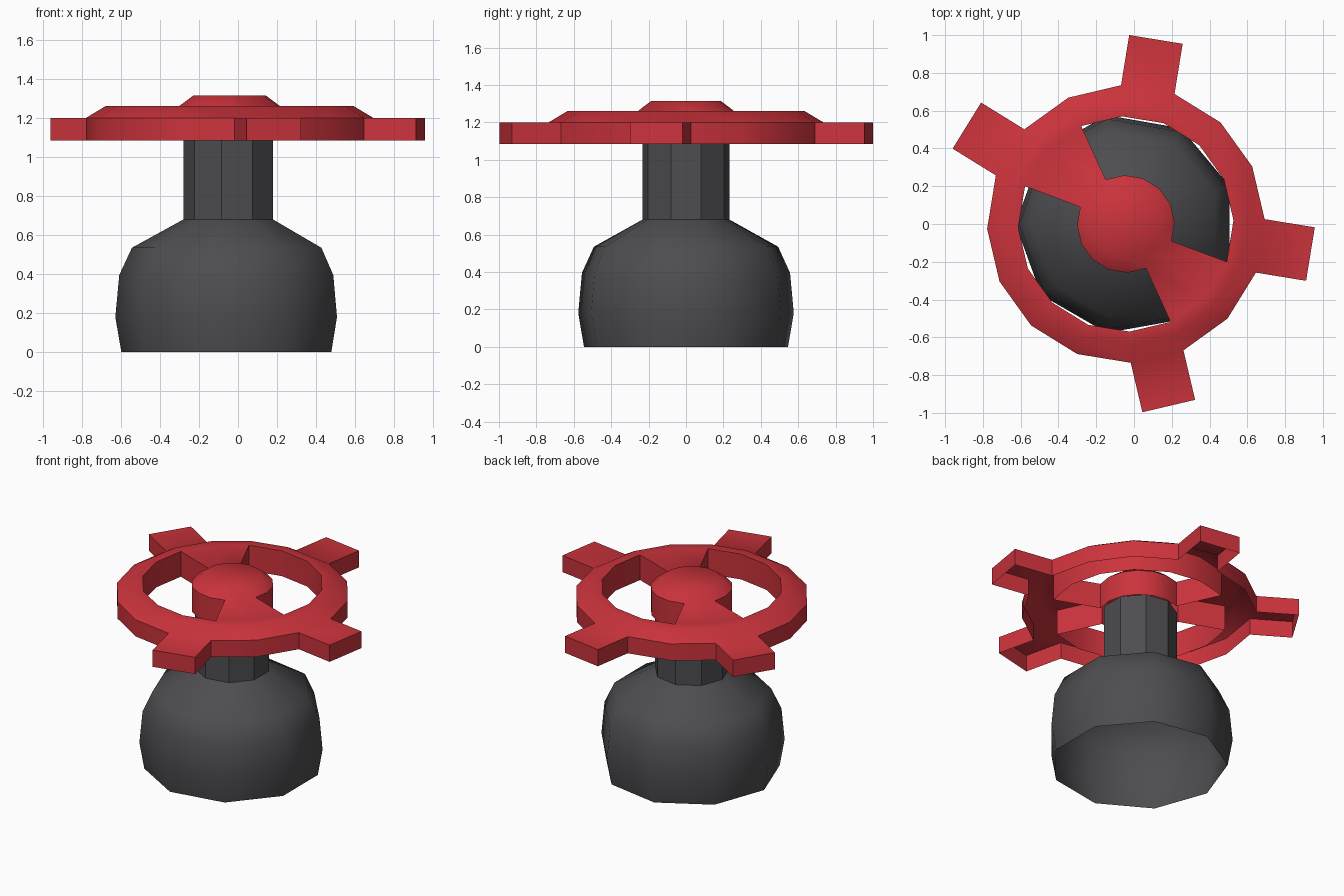
import bpy, bmesh, math

if "Cube" in bpy.data.objects:
    bpy.data.objects.remove(bpy.data.objects["Cube"])

CX = -0.043          # shared axis of body and wheel


def material(name, color):
    m = bpy.data.materials.new(name)
    m.diffuse_color = (*color, 1)
    m.use_nodes = True
    m.node_tree.nodes["Principled BSDF"].inputs["Base Color"].default_value = m.diffuse_color
    return m


RED = material("valve red", (0.60, 0.033, 0.045))
GREY = material("dark grey iron", (0.075, 0.075, 0.082))


def ring(bm, r, z, n, phase):
    return [bm.verts.new((CX + r * math.cos(phase + math.tau * i / n),
                          r * math.sin(phase + math.tau * i / n), z)) for i in range(n)]


def finish(bm, name, mat, angle=None):
    mesh = bpy.data.meshes.new(name)
    bm.to_mesh(mesh)
    bm.free()
    mesh.materials.append(mat)
    ob = bpy.data.objects.new(name, mesh)
    bpy.context.collection.objects.link(ob)
    if angle is not None:
        bpy.ops.object.select_all(action='DESELECT')
        ob.select_set(True)
        bpy.context.view_layer.objects.active = ob
        bpy.ops.object.shade_smooth_by_angle(angle=math.radians(angle))
    return ob


def lathe(name, profile, angle=None):
    """Nine-sided open shell, profile listed from bottom to top."""
    bm = bmesh.new()
    rings = [ring(bm, r, z, 9, math.pi) for r, z in profile]
    for a, b in zip(rings, rings[1:]):
        for i in range(9):
            j = (i + 1) % 9
            bm.faces.new((a[i], a[j], b[j], b[i]))
    return finish(bm, name, GREY, angle)


# Bulbous body (open below) and faceted stem
lathe("valve_body", [(0.554, 0), (0.585, 0.18), (0.565, 0.395), (0.50, 0.535), (0.236, 0.68)], 42)
lathe("valve_stem", [(0.236, 0.68), (0.236, 1.10)])

# Handwheel: hollow shell on a 16-sided polar grid
N, PH, LOW = 16, math.radians(2), 1.085
bm = bmesh.new()
rings = [ring(bm, r, z, N, PH) for r, z in
         [(0.185, 1.315), (0.258, 1.26), (0.57, 1.26), (0.635, 1.26), (0.735, 1.20)]]
bm.faces.new(rings[0])
spokes = {5, 6, 13, 14}              # filled sectors between hub and rim
for k, (a, b) in enumerate(zip(rings, rings[1:])):
    for i in range(N):
        if k == 1 and i not in spokes:
            continue
        j = (i + 1) % N
        bm.faces.new((a[i], b[i], b[j], a[j]))

# Four lugs grown straight out of single rim edges
for i in (3, 6, 12, 15):
    p, q = rings[4][i], rings[4][(i + 1) % N]
    t = PH + math.tau * (i + 0.5) / N
    d = 0.99 - 0.735 * math.cos(math.pi / N)
    ends = [bm.verts.new((v.co.x + d * math.cos(t), v.co.y + d * math.sin(t), v.co.z)) for v in (p, q)]
    bm.faces.new((p, ends[0], ends[1], q))

# Skirt walls dropped from every open edge
low = {}


def lowered(v):
    if v not in low:
        low[v] = bm.verts.new((v.co.x, v.co.y, LOW))
    return low[v]


for e in [e for e in bm.edges if e.is_boundary]:
    loop = e.link_loops[0]
    a, b = loop.vert, loop.link_loop_next.vert
    bm.faces.new((b, a, lowered(a), lowered(b)))
finish(bm, "handwheel", RED, 40)
